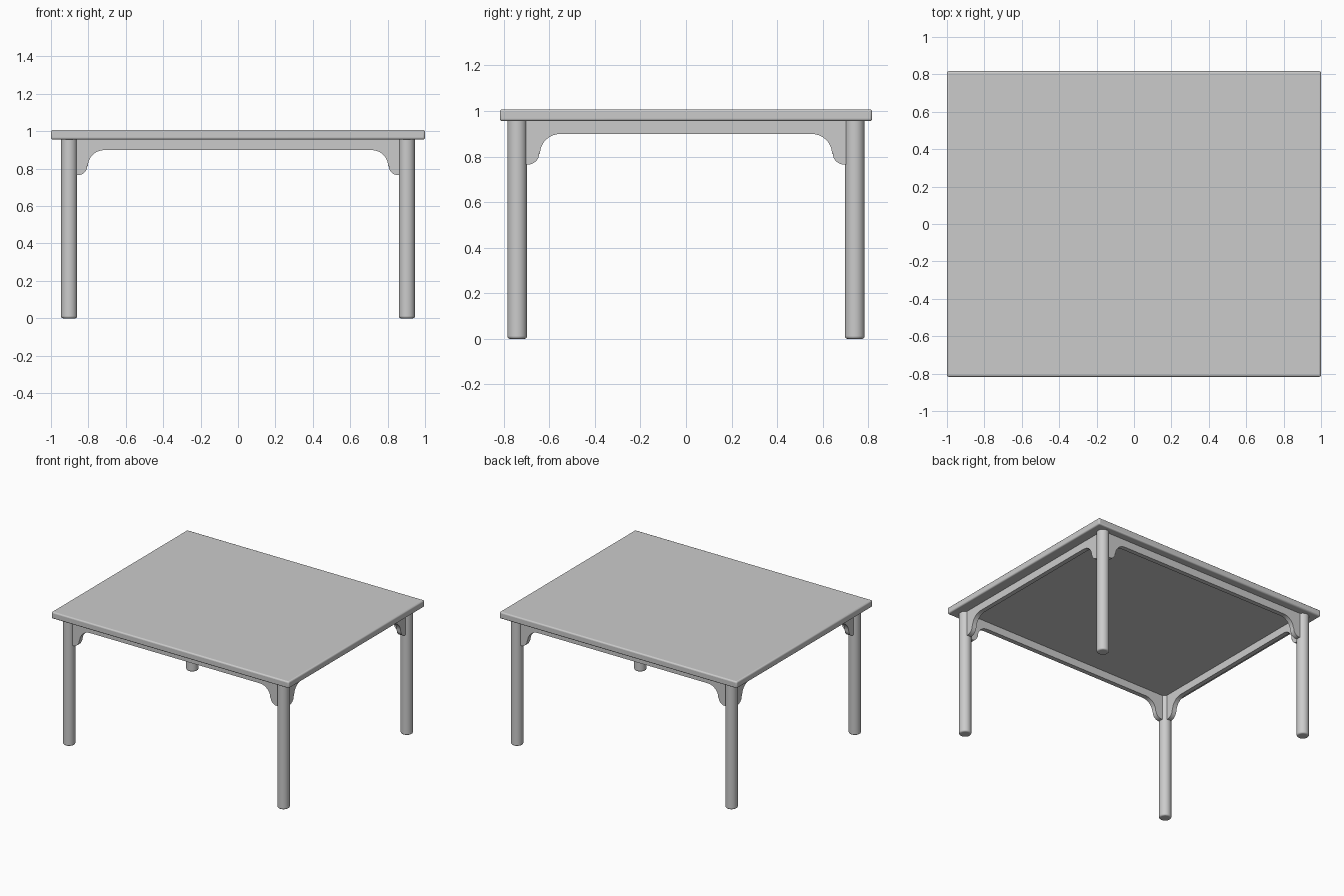
import bpy, bmesh, math
from mathutils import Matrix

if "Cube" in bpy.data.objects:
    bpy.data.objects.remove(bpy.data.objects["Cube"])

LEG_X, LEG_Y, LEG_R = 0.903, 0.741, 0.043
TOP_Z0, TOP_Z1 = 0.956, 1.007
APRON_T = 0.035


def finish(name, bm, bevel=0.0):
    bmesh.ops.recalc_face_normals(bm, faces=bm.faces)
    mesh = bpy.data.meshes.new(name)
    bm.to_mesh(mesh)
    bm.free()
    obj = bpy.data.objects.new(name, mesh)
    bpy.context.collection.objects.link(obj)
    if bevel:
        mod = obj.modifiers.new("soft_edges", 'BEVEL')
        mod.width, mod.segments, mod.limit_method = bevel, 3, 'ANGLE'
        mod.angle_limit = math.radians(40)
    bpy.ops.object.select_all(action='DESELECT')
    obj.select_set(True)
    bpy.context.view_layer.objects.active = obj
    bpy.ops.object.shade_smooth_by_angle(angle=math.radians(35))
    return obj


# Table top slab with softened edges
bm = bmesh.new()
bmesh.ops.create_cube(bm, size=1, matrix=Matrix.Translation((0, 0, (TOP_Z0 + TOP_Z1) / 2))
                      @ Matrix.Diagonal((2.0, 1.634, TOP_Z1 - TOP_Z0, 1)))
finish("table_top", bm, 0.01)


# Round legs
def leg(name, x, y):
    bm = bmesh.new()
    h = TOP_Z0 + 0.012
    bmesh.ops.create_cone(bm, cap_ends=True, segments=32, radius1=LEG_R, radius2=LEG_R,
                          depth=h, matrix=Matrix.Translation((x, y, h / 2)))
    finish(name, bm, 0.01)


for sy, fb in ((-1, "front"), (1, "back")):
    for sx, lr in ((-1, "left"), (1, "right")):
        leg(f"{fb}_{lr}_leg", sx * LEG_X, sy * LEG_Y)


# Aprons with a scrolled bracket at each end
def arc(cx, cz, r, a0, a1, n=10):
    angles = [math.radians(a0 + (a1 - a0) * i / n) for i in range(n + 1)]
    return [(cx + r * math.cos(a), cz + r * math.sin(a)) for a in angles]


def apron(name, half, matrix):
    # d = distance from the leg axis
    end = [(0.03, TOP_Z0 + 0.002), (0.03, 0.765)]
    end += arc(0.047, 0.815, 0.05, -90, 0)
    end += arc(0.188, 0.811, 0.088, 180, 90)
    profile = [(d - half, z) for d, z in end] + [(half - d, z) for d, z in reversed(end)]
    bm = bmesh.new()
    face = bm.faces.new([bm.verts.new((u, -APRON_T / 2, z)) for u, z in profile])
    ext = bmesh.ops.extrude_face_region(bm, geom=[face])
    verts = [v for v in ext["geom"] if isinstance(v, bmesh.types.BMVert)]
    bmesh.ops.translate(bm, verts=verts, vec=(0, APRON_T, 0))
    bm.transform(matrix)
    finish(name, bm)


quarter = Matrix.Rotation(math.pi / 2, 4, 'Z')
for s, fb, lr in ((-1, "front", "left"), (1, "back", "right")):
    apron(f"{fb}_apron", LEG_X, Matrix.Translation((0, s * LEG_Y, 0)))
    apron(f"{lr}_apron", LEG_Y, Matrix.Translation((s * LEG_X, 0, 0)) @ quarter)
